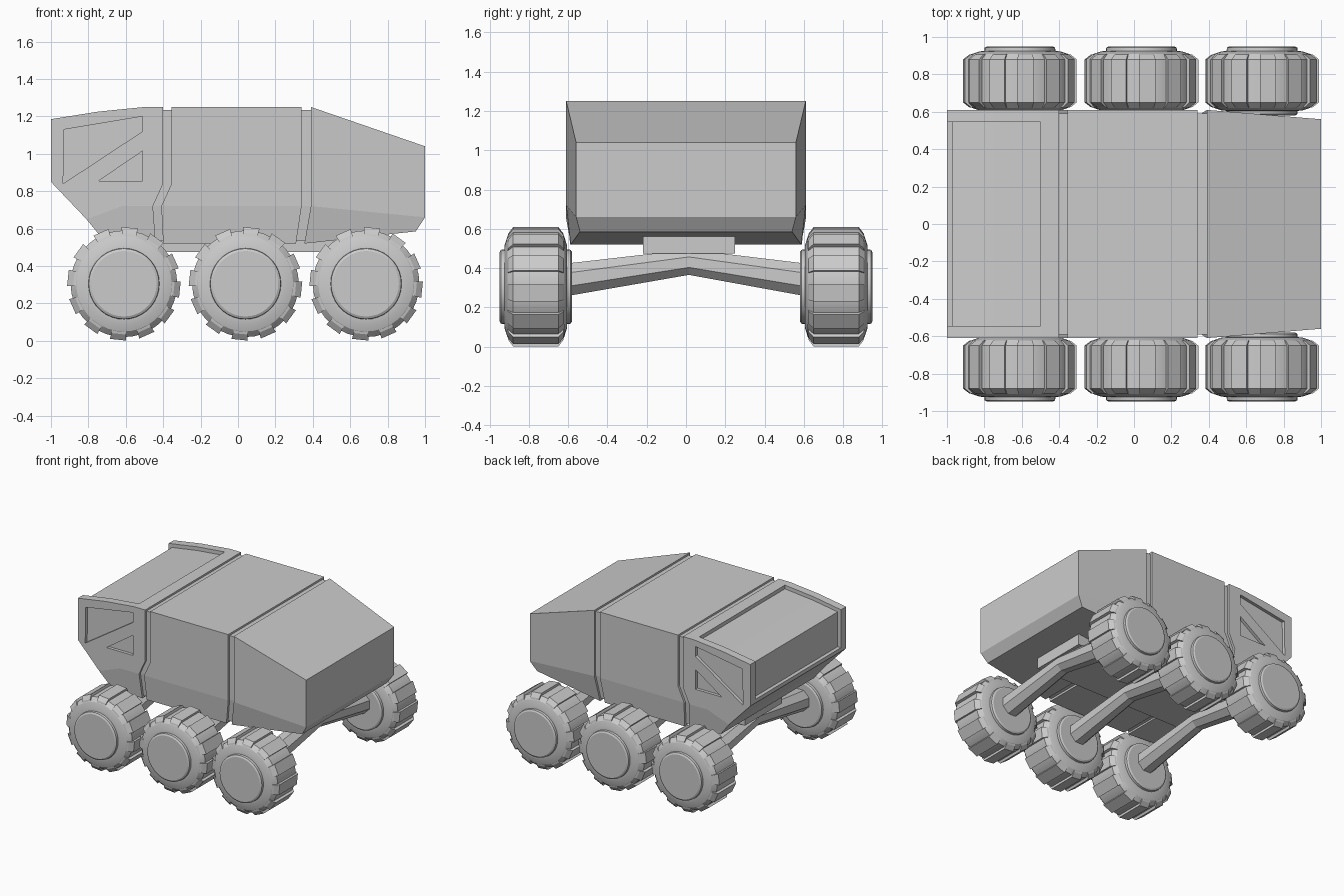
import bpy, bmesh, math

if "Cube" in bpy.data.objects:
    bpy.data.objects.remove(bpy.data.objects["Cube"])


def make(name, verts, faces, smooth=False):
    me = bpy.data.meshes.new(name)
    me.from_pydata(verts, [], faces)
    bm = bmesh.new()
    bm.from_mesh(me)
    bmesh.ops.recalc_face_normals(bm, faces=bm.faces)
    bm.to_mesh(me)
    bm.free()
    ob = bpy.data.objects.new(name, me)
    bpy.context.collection.objects.link(ob)
    if smooth:
        bpy.ops.object.select_all(action='DESELECT')
        ob.select_set(True)
        bpy.context.view_layer.objects.active = ob
        bpy.ops.object.shade_smooth_by_angle(angle=math.radians(25))
    return ob


def shell(name, pts, sides, rim):
    """Solid from one side's panels, mirrored in y and bridged along the rim."""
    n = len(pts)
    verts = pts + [(x, -y, z) for x, y, z in pts]
    faces = [list(s) for s in sides] + [[i + n for i in s] for s in sides]
    for a, b in zip(rim, rim[1:] + rim[:1]):
        faces.append([a, b, b + n, a + n])
    return make(name, verts, faces)


def prism(name, outline, y0, y1):
    n = len(outline)
    verts = [(x, y, z) for y in (y0, y1) for x, z in outline]
    faces = [list(range(n)), list(range(n, 2 * n))]
    faces += [[i, (i + 1) % n, (i + 1) % n + n, i + n] for i in range(n)]
    return make(name, verts, faces)


def cut(ob, cutter):
    cutter.hide_render = True
    mod = ob.modifiers.new("recess", 'BOOLEAN')
    mod.operation = 'DIFFERENCE'
    mod.solver = 'EXACT'
    mod.object = cutter
    bpy.context.view_layer.objects.active = ob
    bpy.ops.object.modifier_apply(modifier=mod.name)
    bpy.data.objects.remove(cutter)


# Rear hull section
rear = shell("rear_hull",
             [(-1, .61, 1.185), (-.75, .61, 1.225), (-.5, .61, 1.25), (-.4, .61, 1.25),
              (-.4, .61, .84), (-.455, .61, .72), (-.44, .59, .52), (-.72, .59, .54),
              (-.81, .61, .65), (-1, .61, .85), (-.62, .61, .72)],
             [[0, 1, 2, 3, 4, 5, 10, 8, 9], [10, 5, 6, 7, 8]], list(range(10)))

# Roof and tail recess, then the side window recesses
cut(rear, prism("roof_cutter", [(-1.1, 1.4), (-.5, 1.4), (-.5, 1.22), (-.75, 1.195),
                                (-.97, 1.16), (-.97, .88), (-1.1, .88)], -.545, .545))
windows = [[(-.93, 1.13), (-.51, 1.2), (-.51, 1.12), (-.935, .84)],
           [(-.51, 1.015), (-.51, .855), (-.745, .855)]]
for outline in windows:
    for s in (-1, 1):
        cut(rear, prism("window_cutter", outline, s * .585, s * .7))

# Middle hull section
shell("middle_hull",
      [(-.355, .61, 1.25), (.34, .61, 1.25), (.34, .61, .72), (.31, .59, .52),
       (-.40, .59, .52), (-.41, .61, .72), (-.355, .61, .84)],
      [[0, 1, 2, 5, 6], [5, 2, 3, 4]], list(range(7)))

# Sloped nose section
shell("nose_hull",
      [(.39, .61, 1.25), (1, .56, 1.04), (1, .56, .66), (.95, .54, .585),
       (.355, .587, .52), (.39, .61, .72)],
      [[0, 1, 2, 5], [5, 2, 3, 4]], list(range(6)))

# Inner core seen in the grooves between sections
shell("hull_core",
      [(-.48, .592, 1.235), (.42, .592, 1.235), (.42, .592, .72), (.42, .572, .535),
       (-.48, .572, .535), (-.48, .592, .72)],
      [[0, 1, 2, 5], [5, 2, 3, 4]], list(range(6)))

# Keel that carries the axles
prism("keel", [(-.70, .475), (.74, .475), (.74, .6), (-.70, .6)], -.22, .25)

AXLES = (-.61, .04, .685)
WHEEL_Z, WHEEL_Y = .305, .765


def axle(x):
    """Bent octagonal beam, thicker towards the wheels."""
    verts, k = [], 8
    for y, z, r in ((-.61, .34, .09), (.015, .43, .07), (.61, .34, .09)):
        for i in range(k):
            a = 2 * math.pi * (i + .5) / k
            verts.append((x + r * math.cos(a), y, z + r * math.sin(a)))
    faces = [list(range(k)), list(range(2 * k, 3 * k))]
    for j in (0, k):
        faces += [[j + i, j + (i + 1) % k, j + k + (i + 1) % k, j + k + i] for i in range(k)]
    make("axle", verts, faces)


def wheel(x, side):
    """Lathed tyre with hub discs, plus twelve tread lugs."""
    half = [(.185, .175), (.178, .188), (.16, .19), (.158, .215), (.145, .255), (.115, .285)]
    prof = half + [(-y, r) for y, r in reversed(half)]
    n, m = 36, len(prof)
    yc = side * WHEEL_Y

    def at(y, r, a):
        return (x + r * math.cos(a), yc + y, WHEEL_Z + r * math.sin(a))

    verts = [at(y, r, 2 * math.pi * i / n) for i in range(n) for y, r in prof]
    faces = [[i * m + j, i * m + j + 1, (i + 1) % n * m + j + 1, (i + 1) % n * m + j]
             for i in range(n) for j in range(m - 1)]
    faces += [[i * m for i in range(n)], [i * m + m - 1 for i in range(n)]]
    make("wheel", verts, faces, True)

    lug = [(.145, .25), (.14, .272), (.115, .304), (-.115, .304), (-.14, .272), (-.145, .25)]
    k, verts, faces = len(lug), [], []
    for i in range(12):
        a, b = math.radians(30 * i + 264), len(verts)
        verts += [at(y, r, a + d) for d in (-.145, .145) for y, r in lug]
        faces += [list(range(b, b + k)), list(range(b + k, b + 2 * k))]
        faces += [[b + j, b + (j + 1) % k, b + (j + 1) % k + k, b + j + k] for j in range(k)]
    make("tread_lugs", verts, faces)


# Three axles with a wheel on each end
for ax in AXLES:
    axle(ax)
    wheel(ax, -1)
    wheel(ax, 1)
